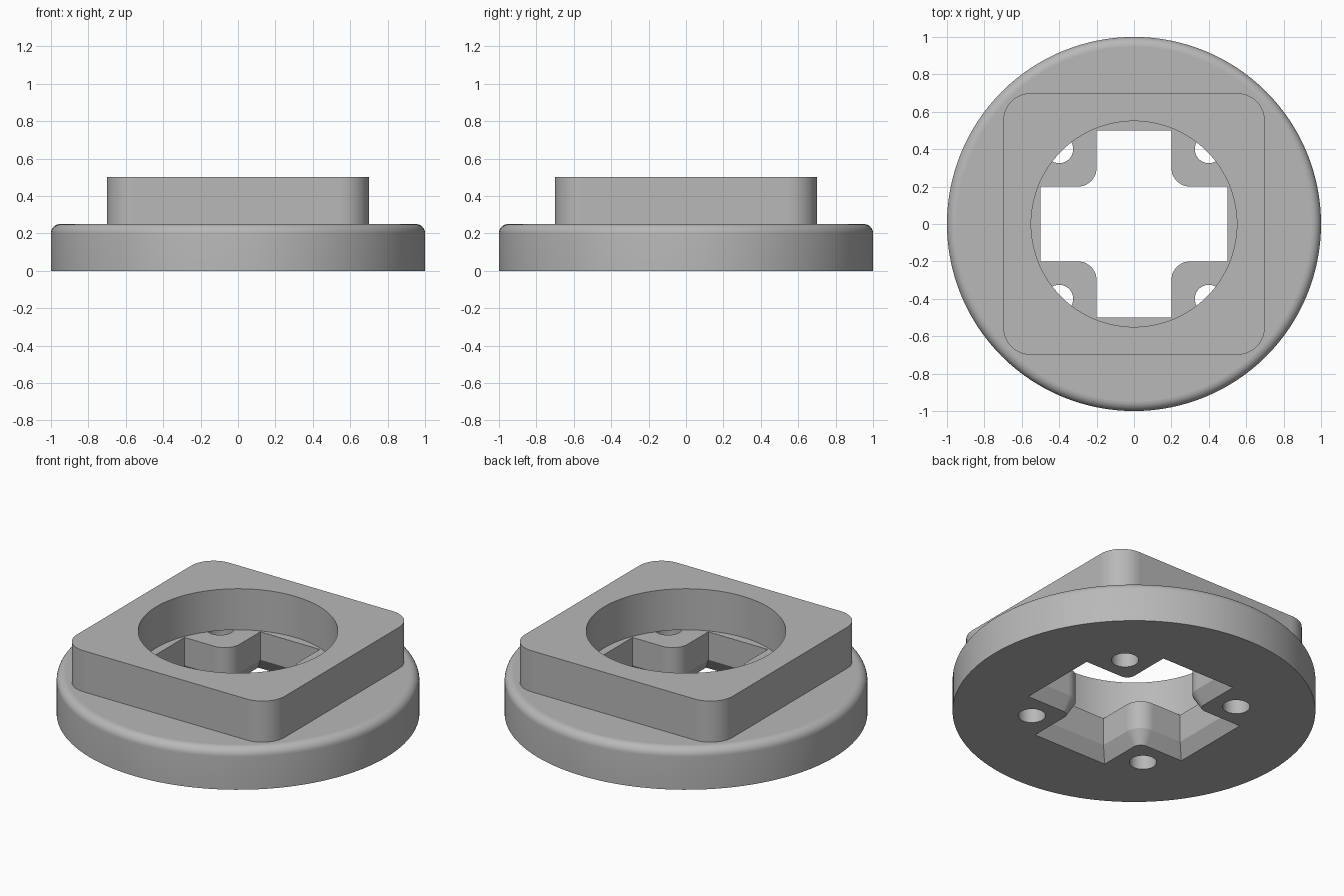
import bpy, bmesh
from math import radians, cos, sin, pi

if "Cube" in bpy.data.objects:
    bpy.data.objects.remove(bpy.data.objects["Cube"], do_unlink=True)

grey = bpy.data.materials.new("plain grey")
grey.use_nodes = True
grey.diffuse_color = (0.48, 0.48, 0.48, 1)
grey.node_tree.nodes["Principled BSDF"].inputs["Base Color"].default_value = grey.diffuse_color


def arc(cx, cy, r, start, end, steps):
    angles = [radians(start + (end - start) * i / steps) for i in range(steps + 1)]
    return [(cx + r * cos(a), cy + r * sin(a)) for a in angles]


def circle(r, cx=0, cy=0, steps=128):
    return arc(cx, cy, r, 0, 360, steps)[:-1]


def four_times(points):
    """Repeat a quarter outline around the z axis."""
    out = []
    for _ in range(4):
        out += points
        points = [(-y, x) for x, y in points]
    return out


def cross(r):
    """Cross outline whose inner corners are rounded with radius r."""
    width, end = 0.3 - r, 0.6 - r
    return four_times([(end, width)] + arc(0.3, 0.3, r, 270, 180, 12) + [(width, end)])


def loft(name, layers):
    """Closed solid through outlines stacked at given heights."""
    bm = bmesh.new()
    rings = [[bm.verts.new((x, y, z)) for x, y in outline] for outline, z in layers]
    bm.faces.new(rings[0])
    bm.faces.new(rings[-1])
    for low, high in zip(rings, rings[1:]):
        n = len(low)
        for i in range(n):
            j = (i + 1) % n
            bm.faces.new((low[i], low[j], high[j], high[i]))
    bmesh.ops.recalc_face_normals(bm, faces=bm.faces)
    mesh = bpy.data.meshes.new(name)
    bm.to_mesh(mesh)
    bm.free()
    mesh.materials.append(grey)
    obj = bpy.data.objects.new(name, mesh)
    bpy.context.collection.objects.link(obj)
    return obj


def combine(body, tool, operation):
    mod = body.modifiers.new(tool.name, "BOOLEAN")
    mod.operation, mod.object, mod.solver = operation, tool, "EXACT"
    bpy.context.view_layer.objects.active = body
    bpy.ops.object.modifier_apply(modifier=mod.name)
    bpy.data.objects.remove(tool, do_unlink=True)


# Round base with a rounded top rim
rim = [(0.05 * cos(i * pi / 16), 0.05 * sin(i * pi / 16)) for i in range(9)]
body = loft("flanged_base", [(circle(1), 0)] + [(circle(0.95 + dx), 0.2 + dz) for dx, dz in rim])

# Square upper block with rounded corners
square = four_times(arc(0.55, 0.55, 0.15, 0, 90, 12))
combine(body, loft("upper_block", [(square, 0.15), (square, 0.5)]), "UNION")

# Round bore down to the base
bore = circle(0.55)
combine(body, loft("bore_cutter", [(bore, 0.25), (bore, 0.6)]), "DIFFERENCE")

# Cross opening, chamfered at the underside
combine(body, loft("cross_cutter", [(cross(0.05), -0.1), (cross(0.05), 0),
                                    (cross(0.1), 0.08), (cross(0.1), 0.3)]), "DIFFERENCE")

# Four screw holes in the base
for x in (-0.4, 0.4):
    for y in (-0.4, 0.4):
        hole = circle(0.075, x, y, 32)
        combine(body, loft("hole_cutter", [(hole, -0.1), (hole, 0.25)]), "DIFFERENCE")

# Smooth the curved walls, keep flat faces flat
bpy.ops.object.select_all(action="DESELECT")
body.select_set(True)
bpy.context.view_layer.objects.active = body
bpy.ops.object.shade_smooth_by_angle(angle=radians(25))
for face in body.data.polygons:
    if max(abs(c) for c in face.normal) > 0.9999:
        face.use_smooth = False
